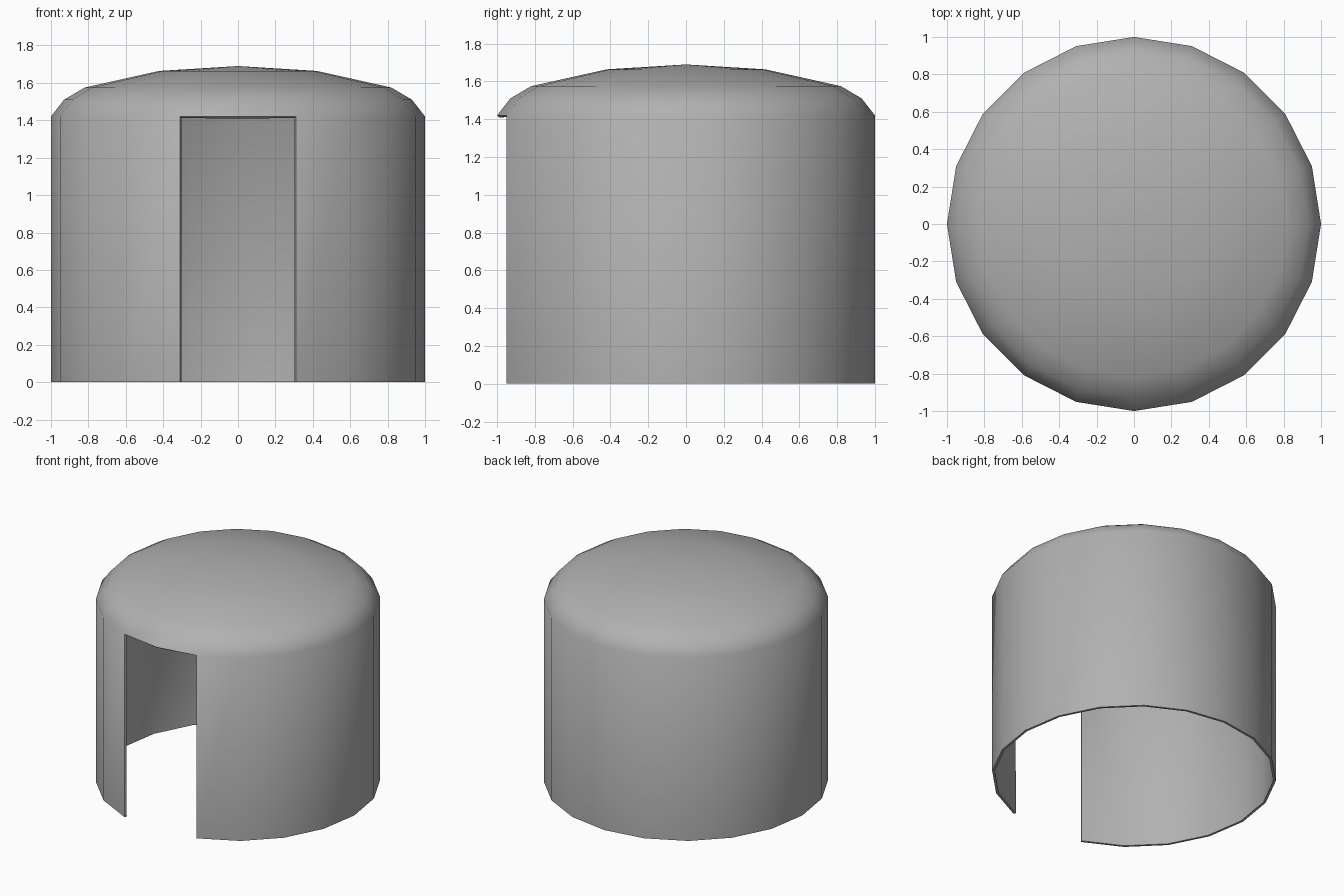
import bpy, bmesh, math

if "Cube" in bpy.data.objects:
    bpy.data.objects.remove(bpy.data.objects["Cube"])

SIDES = 20
DOOR = (14, 15)          # the two wall panels facing -y
PROFILE = [(1.0, 0.0), (1.0, 1.42), (0.93, 1.51), (0.82, 1.575), (0.42, 1.664)]
TOP = 1.69

bm = bmesh.new()

# Rings of the domed drum
rings = [[bm.verts.new((r * math.cos(math.tau * i / SIDES),
                        r * math.sin(math.tau * i / SIDES), z))
          for i in range(SIDES)] for r, z in PROFILE]
apex = bm.verts.new((0, 0, TOP))

# Wall and roof panels, leaving the doorway open
for k, (low, high) in enumerate(zip(rings, rings[1:])):
    for i in range(SIDES):
        if k == 0 and i in DOOR:
            continue
        j = (i + 1) % SIDES
        bm.faces.new((low[i], low[j], high[j], high[i]))

# Crown fan
for i in range(SIDES):
    bm.faces.new((rings[-1][i], rings[-1][(i + 1) % SIDES], apex))

# Drop the unused foot vertex in the middle of the doorway
bmesh.ops.delete(bm, geom=[v for v in bm.verts if not v.link_faces], context='VERTS')
mesh = bpy.data.meshes.new("domed_shell")
bm.to_mesh(mesh)
bm.free()
shell = bpy.data.objects.new("domed_shell", mesh)
bpy.context.collection.objects.link(shell)

# Mid grey surface
grey = bpy.data.materials.new("mid_grey")
grey.diffuse_color = (0.44, 0.44, 0.44, 1)
grey.use_nodes = True
grey.node_tree.nodes["Principled BSDF"].inputs["Base Color"].default_value = grey.diffuse_color
mesh.materials.append(grey)

# Thin wall, thickened inwards
bpy.context.view_layer.objects.active = shell
shell.select_set(True)
solid = shell.modifiers.new("wall_thickness", 'SOLIDIFY')
solid.thickness = 0.018
solid.offset = -1
bpy.ops.object.modifier_apply(modifier=solid.name)
bpy.ops.object.shade_smooth_by_angle(angle=math.radians(50))
